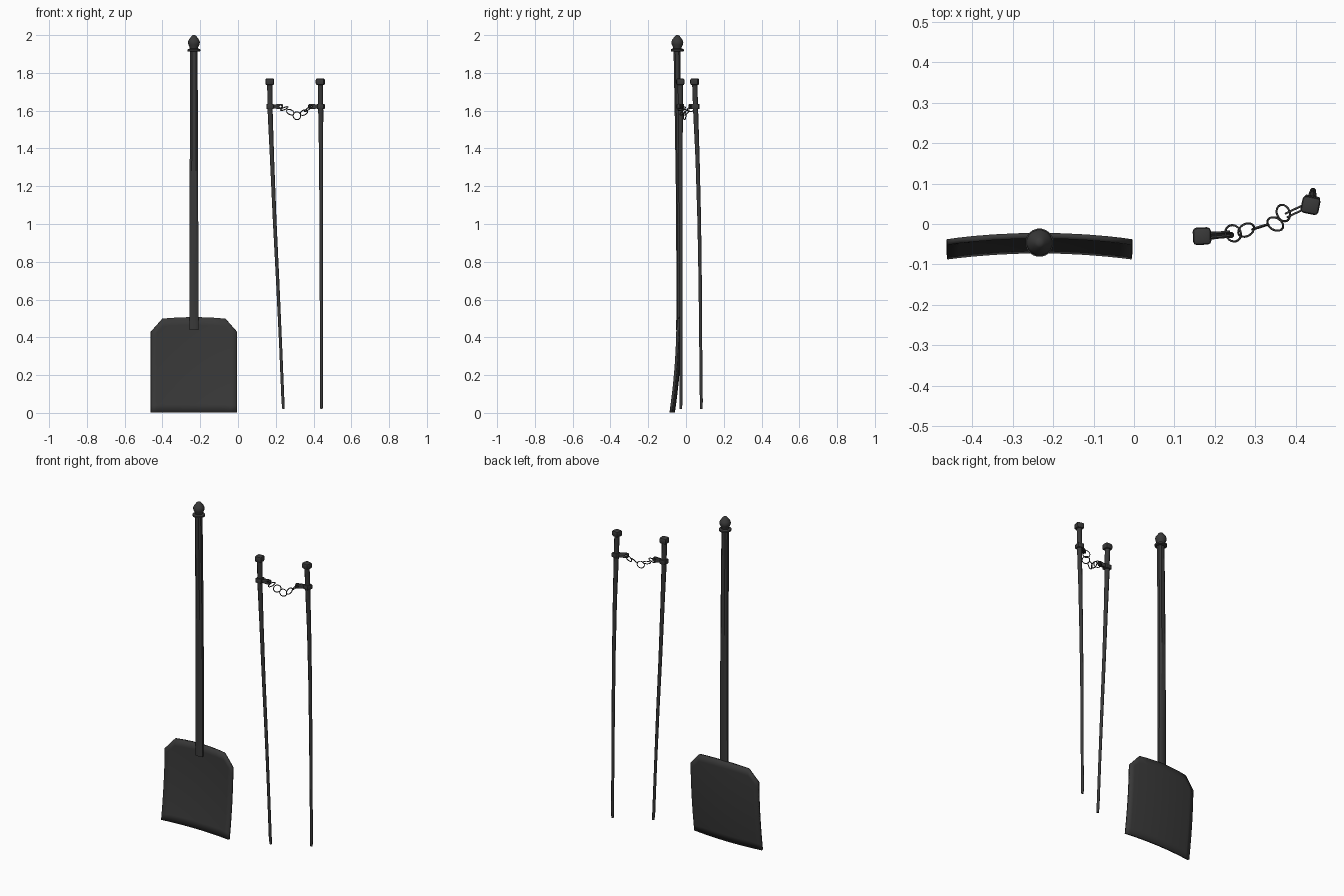
import bpy, bmesh, math
from mathutils import Vector, Matrix

cube = bpy.data.objects.get("Cube")
if cube:
    bpy.data.objects.remove(cube, do_unlink=True)

iron = bpy.data.materials.new("dark_iron")
iron.use_nodes = True
COLOR = (0.04, 0.04, 0.04, 1)
iron.diffuse_color = COLOR
iron.node_tree.nodes["Principled BSDF"].inputs["Base Color"].default_value = COLOR


def finish(bm, name, angle=35, matrix=None):
    bmesh.ops.recalc_face_normals(bm, faces=bm.faces)
    mesh = bpy.data.meshes.new(name)
    bm.to_mesh(mesh)
    bm.free()
    mesh.materials.append(iron)
    ob = bpy.data.objects.new(name, mesh)
    bpy.context.collection.objects.link(ob)
    if matrix:
        ob.matrix_world = matrix
    bpy.ops.object.select_all(action='DESELECT')
    ob.select_set(True)
    bpy.context.view_layer.objects.active = ob
    bpy.ops.object.shade_smooth_by_angle(angle=math.radians(angle))
    return ob


def loft(name, rows, sides=8, angle=50, power=1.0):
    """Stack of rings; each row is x, y, z, half width, half depth."""
    bm = bmesh.new()
    rings = []
    for x, y, z, w, d in rows:
        ring = []
        for i in range(sides):
            a = 2 * math.pi * (i + 0.5) / sides
            c, s = math.cos(a), math.sin(a)
            c = math.copysign(abs(c) ** power, c)
            s = math.copysign(abs(s) ** power, s)
            ring.append(bm.verts.new((x + w * c, y + d * s, z)))
        rings.append(ring)
    for a, b in zip(rings, rings[1:]):
        for i in range(sides):
            j = (i + 1) % sides
            bm.faces.new((a[i], a[j], b[j], b[i]))
    bm.faces.new(rings[0])
    bm.faces.new(rings[-1])
    return finish(bm, name, angle)


def block(name, center, size, turn=0, bevel=0.006):
    bm = bmesh.new()
    bmesh.ops.create_cube(bm, size=1)
    bmesh.ops.scale(bm, vec=size, verts=bm.verts)
    bmesh.ops.bevel(bm, geom=bm.edges[:], offset=bevel, segments=2,
                    profile=0.5, affect='EDGES')
    return finish(bm, name, 40, Matrix.Translation(center) @ Matrix.Rotation(turn, 4, 'Z'))


def ring_link(name, center, normal, radius=0.021, wire=0.0027):
    bm = bmesh.new()
    n, m = 20, 6
    grid = []
    for i in range(n):
        a = 2 * math.pi * i / n
        grid.append([])
        for k in range(m):
            b = 2 * math.pi * k / m
            r = radius + wire * math.cos(b)
            grid[i].append(bm.verts.new((r * math.cos(a), r * math.sin(a), wire * math.sin(b))))
    for i in range(n):
        for k in range(m):
            p, q = (i + 1) % n, (k + 1) % m
            bm.faces.new((grid[i][k], grid[p][k], grid[p][q], grid[i][q]))
    turn = Vector(normal).to_track_quat('Z', 'Y').to_matrix().to_4x4()
    return finish(bm, name, 80, Matrix.Translation(center) @ turn)


def tab(name, start, turn, offset, length=0.06, height=0.026):
    """Thin upright strip with a hole near its far end."""
    bm = bmesh.new()
    n = 16
    hole = length - height / 2
    outer, inner = [], []
    for i in range(n):
        a = 2 * math.pi * (i + 0.5) / n
        c, s = math.cos(a), math.sin(a)
        k = height / 2 / max(abs(c), abs(s))
        x = hole + k * c
        if c < -0.7:
            x = 0
        outer.append(bm.verts.new((x, offset, k * s)))
        inner.append(bm.verts.new((hole + 0.006 * c, offset, 0.006 * s)))
    for i in range(n):
        j = (i + 1) % n
        bm.faces.new((outer[i], outer[j], inner[j], inner[i]))
    ob = finish(bm, name, 40, Matrix.Translation(start) @ Matrix.Rotation(turn, 4, 'Z'))
    mod = ob.modifiers.new("thickness", 'SOLIDIFY')
    mod.thickness = 0.005
    mod.offset = 0


# Shovel blade: clipped top corners, dished sideways, scooped forward at the foot
SX = -0.2335
half = 0.2285
bm = bmesh.new()
cols = [-1, -0.87, -0.73, -0.5, -0.25, 0, 0.25, 0.5, 0.73, 0.87, 1]
levels = 12
grid = []
for u in cols:
    edge = max(0, abs(u) - 0.73) / 0.27
    top = 0.507 - 0.015 * min(abs(u), 0.73) ** 2 - 0.07 * edge
    col = []
    for k in range(levels + 1):
        z = 0.002 + (top - 0.002) * k / levels
        y = -0.029 - 0.037 * (1 - z / 0.5) ** 2 - 0.015 * u * u
        col.append(bm.verts.new((SX + half * u, y, z)))
    grid.append(col)
for a, b in zip(grid, grid[1:]):
    for k in range(levels):
        bm.faces.new((a[k], b[k], b[k + 1], a[k + 1]))
blade = finish(bm, "shovel_blade", 35)
solid = blade.modifiers.new("thickness", 'SOLIDIFY')
solid.thickness = 0.014
solid.offset = 0

# Shovel handle, flattened where it laps the blade
loft("shovel_handle", [
    (SX, -0.041, 0.44, 0.026, 0.012), (SX, -0.039, 0.52, 0.026, 0.013),
    (SX, -0.038, 0.8, 0.025, 0.014), (SX, -0.039, 1.2, 0.024, 0.016),
    (SX, -0.043, 1.6, 0.022, 0.018), (SX, -0.048, 1.92, 0.021, 0.019)],
    sides=8, angle=30, power=0.75)

# Collar and pointed finial
FY = -0.046
loft("handle_collar", [(SX, FY, z, r, r) for z, r in
     [(1.912, 0.028), (1.915, 0.035), (1.924, 0.035), (1.928, 0.027)]], 20, 40)
loft("handle_finial", [(SX, FY, z, r, r) for z, r in
     [(1.925, 0.021), (1.935, 0.023), (1.95, 0.03), (1.963, 0.0325),
      (1.975, 0.028), (1.988, 0.018), (1.996, 0.012), (2.0, 0.006)]], 16, 50)

# Two tong arms, gently bent and tapering to the foot
arms = {
    "right": [(0.241, -0.027, 0.02), (0.238, -0.027, 0.06), (0.226, -0.027, 0.35),
              (0.21, -0.027, 0.7), (0.194, -0.028, 1.02), (0.18, -0.029, 1.35),
              (0.17, -0.03, 1.6), (0.168, -0.03, 1.75)],
    "left": [(0.442, 0.081, 0.02), (0.442, 0.081, 0.06), (0.442, 0.078, 0.35),
             (0.441, 0.075, 0.7), (0.441, 0.07, 1.02), (0.44, 0.061, 1.35),
             (0.438, 0.051, 1.6), (0.436, 0.046, 1.75)]}
widths = [0.007, 0.0085, 0.0085, 0.0095, 0.0105, 0.012, 0.0145, 0.015]
for side, path in arms.items():
    loft(side + "_tong_arm", [(*p, w, w) for p, w in zip(path, widths)], 8, 50)
    x, y, z = path[-1]
    turn = 0.05 if side == "right" else -0.2
    block(side + "_tong_knob", (x, y, 1.753), (0.045, 0.043, 0.036), turn, 0.009)
    x, y, z = path[-2]
    block(side + "_tong_clamp", (x, y, 1.622), (0.038, 0.038, 0.028), turn, 0.004)
    heading = 0.1 if side == "right" else math.pi + 0.45
    for tag, off in (("front", -0.005), ("back", 0.005)):
        tab(side + "_clamp_tab_" + tag, (x, y, 1.622), heading, off,
            0.068 if side == "right" else 0.07)

# Slack chain of round links between the clamps
links = [((0.245, -0.023, 1.611), (-0.35, -0.25, 0.8)),
         ((0.277, -0.015, 1.592), (0.35, -0.6, 0.7)),
         ((0.312, -0.007, 1.573), (0.3, -0.95, 0.05)),
         ((0.349, 0.0, 1.59), (-0.35, -0.6, 0.7)),
         ((0.369, 0.027, 1.608), (-0.6, -0.25, 0.75))]
for i, (center, normal) in enumerate(links):
    ring_link("chain_link_%d" % (i + 1), center, normal)
